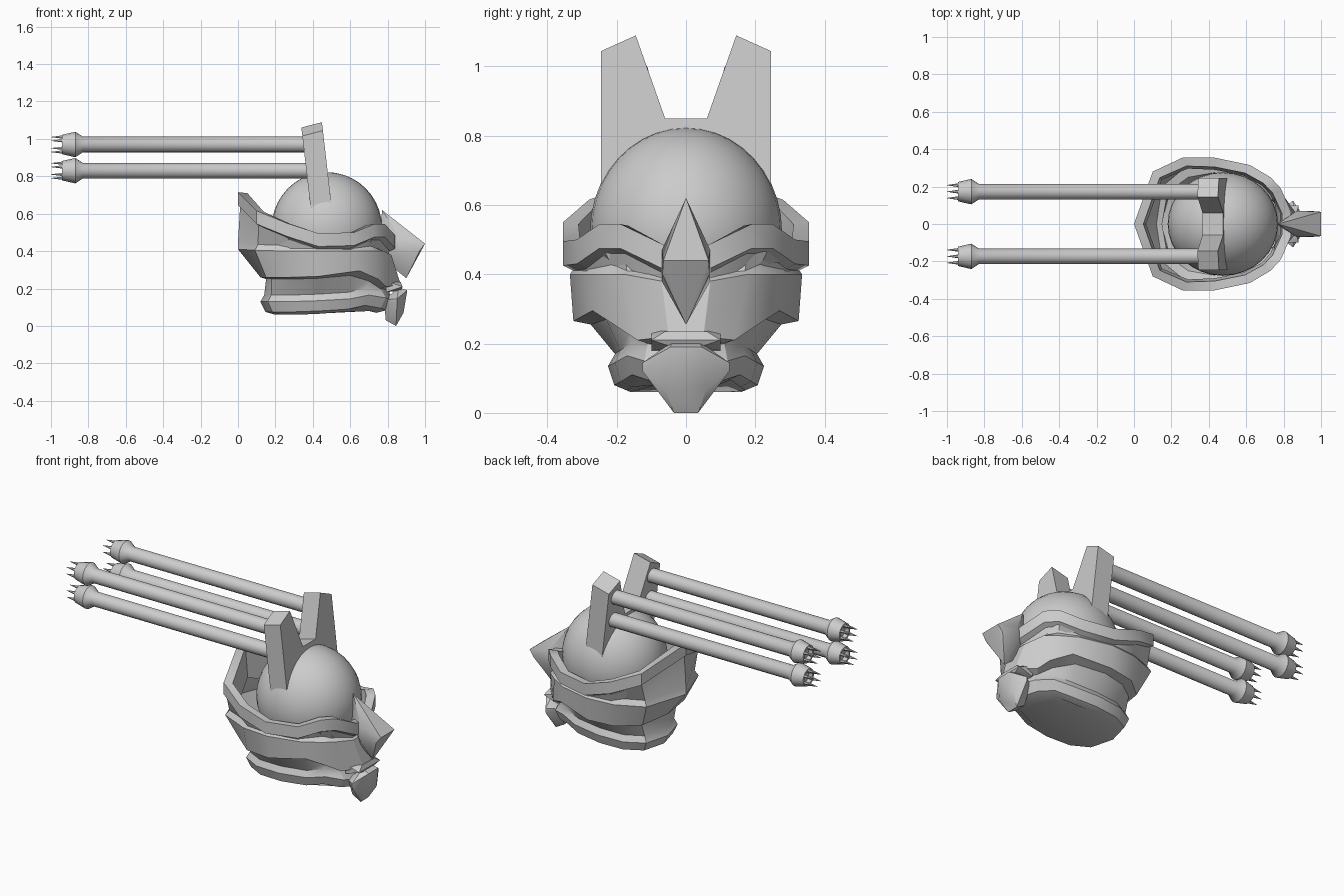
import bpy, bmesh, math
from mathutils import Vector

if "Cube" in bpy.data.objects:
    bpy.data.objects.remove(bpy.data.objects["Cube"])


def finish(name, bm, angle=35):
    bmesh.ops.recalc_face_normals(bm, faces=bm.faces[:])
    me = bpy.data.meshes.new(name)
    bm.to_mesh(me)
    bm.free()
    ob = bpy.data.objects.new(name, me)
    bpy.context.collection.objects.link(ob)
    bpy.ops.object.select_all(action='DESELECT')
    ob.select_set(True)
    bpy.context.view_layer.objects.active = ob
    bpy.ops.object.shade_smooth_by_angle(angle=math.radians(angle))
    return ob


def loft(name, rings, cap_start=True, cap_end=True, closed=False, angle=35):
    """Skin a series of closed rings with equal point counts."""
    bm = bmesh.new()
    vs = [[bm.verts.new(p) for p in r] for r in rings]
    n = len(vs[0])
    pairs = list(zip(vs, vs[1:])) + ([(vs[-1], vs[0])] if closed else [])
    for a, b in pairs:
        for i in range(n):
            j = (i + 1) % n
            bm.faces.new((a[i], a[j], b[j], b[i]))
    if cap_start and not closed:
        bm.faces.new(vs[0])
    if cap_end and not closed:
        bm.faces.new(vs[-1])
    return finish(name, bm, angle)


def hull(name, pts, angle=35):
    """Convex solid; points off the centre plane are mirrored."""
    bm = bmesh.new()
    for x, y, z in pts:
        for s in ((1, -1) if y else (1,)):
            bm.verts.new((x, y * s, z))
    bmesh.ops.convex_hull(bm, input=bm.verts[:])
    return finish(name, bm, angle)


def mirror(half):
    """Half ring from the back centre point to the front, closed across y."""
    return half + [(x, -y, z) for x, y, z in reversed(half[1:])]


def offset(half, out, up):
    """Shift a half ring away from the helmet axis and vertically."""
    res = []
    for x, y, z in half:
        d = Vector((x - 0.43, y, 0)).normalized() * out
        res.append((x + d.x, y + d.y, z + up))
    return res


def scaled(half, s, up):
    return [(0.45 + (x - 0.45) * s, y * s, z + up) for x, y, z in half]


# Domed skull
bm = bmesh.new()
bmesh.ops.create_uvsphere(bm, u_segments=32, v_segments=20, radius=1)
for v in bm.verts:
    v.co = (0.475 + v.co.x * 0.295, v.co.y * 0.277, 0.525 + v.co.z * 0.297)
finish("skull_dome", bm)

# Raised rim with brow at the front
rim = [(0, 0, .68), (.1, .28, .58), (.26, .355, .515), (.43, .355, .46),
       (.62, .315, .465), (.73, .25, .51), (.785, .19, .51), (.84, .065, .45)]
rim_profile = [(0, -.035), (0, .035), (-.05, .03), (-.065, -.15), (-.03, -.05)]
loft("helmet_rim", [mirror(offset(rim, o, u)) for o, u in rim_profile], closed=True)

# Lower helmet shell: ridge, flared band, recess and base flange
ridge = [(0, 0, .41), (.09, .25, .405), (.26, .32, .4), (.43, .335, .4),
         (.62, .29, .4), (.72, .23, .4), (.78, .18, .4), (.82, .07, .38)]
band = [(.12, 0, .26), (.15, .2, .26), (.27, .3, .26), (.43, .325, .265),
        (.65, .27, .295), (.75, .2, .25), (.79, .14, .21), (.87, .05, .22)]
recess = [(.15, 0, .25), (.18, .17, .25), (.29, .25, .25), (.43, .275, .255),
          (.6, .23, .27), (.7, .16, .24), (.76, .11, .2), (.81, .04, .19)]
flange = [(.12, 0, .13), (.16, .15, .13), (.27, .21, .13), (.43, .225, .135),
          (.6, .205, .145), (.7, .17, .165), (.79, .12, .15), (.83, .04, .14)]
neck = offset(rim, -.012, -.03)
neck[-2:] = [(.74, .18, .47), (.76, .06, .43)]
lip = offset(ridge, -.022, .03)
lip[0] = (0, 0, .45)
lip[-2:] = [(.75, .17, .41), (.78, .065, .4)]
shell = [neck, lip, ridge, band, recess, offset(flange, -.02, .035), flange,
         scaled(flange, .92, -.055), scaled(flange, .76, -.07)]
loft("helmet_shell", [mirror(r) for r in shell], cap_start=False, angle=30)

# Pointed nose crest
hull("nose_crest", [(.77, 0, .62), (1, .065, .44), (.9, 0, .255), (.87, .07, .47),
                    (.87, .07, .38), (.76, 0, .45), (.82, 0, .32), (.97, .068, .4)], 45)

# Mouth plate and chin guard
hull("mouth_plate", [(.87, .06, .235), (.88, .1, .21), (.87, .04, .19),
                     (.79, .1, .24), (.79, .1, .18)])
hull("chin_guard", [(.905, .045, .19), (.86, .04, .205), (.85, .125, .145),
                    (.85, .125, .12), (.885, .06, .07), (.845, .035, 0),
                    (.79, .035, .03), (.78, .07, .14)])

# U-shaped yoke whose uprights hold the tubes
side = [(.06, .835), (.145, 1.075), (.245, 1.03), (.245, .64), (.12, .62)]
yoke = side + [(-y, z) for y, z in reversed(side)]
loft("tube_yoke", [[(.445 - (z - .63) * .115 + s * .055, y, z + s * .014)
                    for y, z in yoke] for s in (-1, 1)], angle=30)


# Four long tubes with flared heads and pronged tips
def circle(x, y, z, r, n=16):
    return [(x, y + r * math.cos(2 * math.pi * i / n),
             z + r * math.sin(2 * math.pi * i / n)) for i in range(n)]


tube_profile = [(.4, .042), (-.83, .042), (-.87, .068), (-.94, .052), (-.94, .04), (-.92, .03)]
for side_name, y in (("left", .173), ("right", -.173)):
    for level, z in (("upper", .97), ("lower", .83)):
        tag = side_name + "_" + level
        loft("tube_" + tag, [circle(x, y, z, r) for x, r in tube_profile])
        for k in range(6):
            a = k * math.pi / 3 + math.pi / 6
            py, pz = y + .04 * math.cos(a), z + .04 * math.sin(a)
            loft("prong_%s_%d" % (tag, k),
                 [circle(-.925, py, pz, .012, 6), circle(-1, py, pz, .001, 6)])
